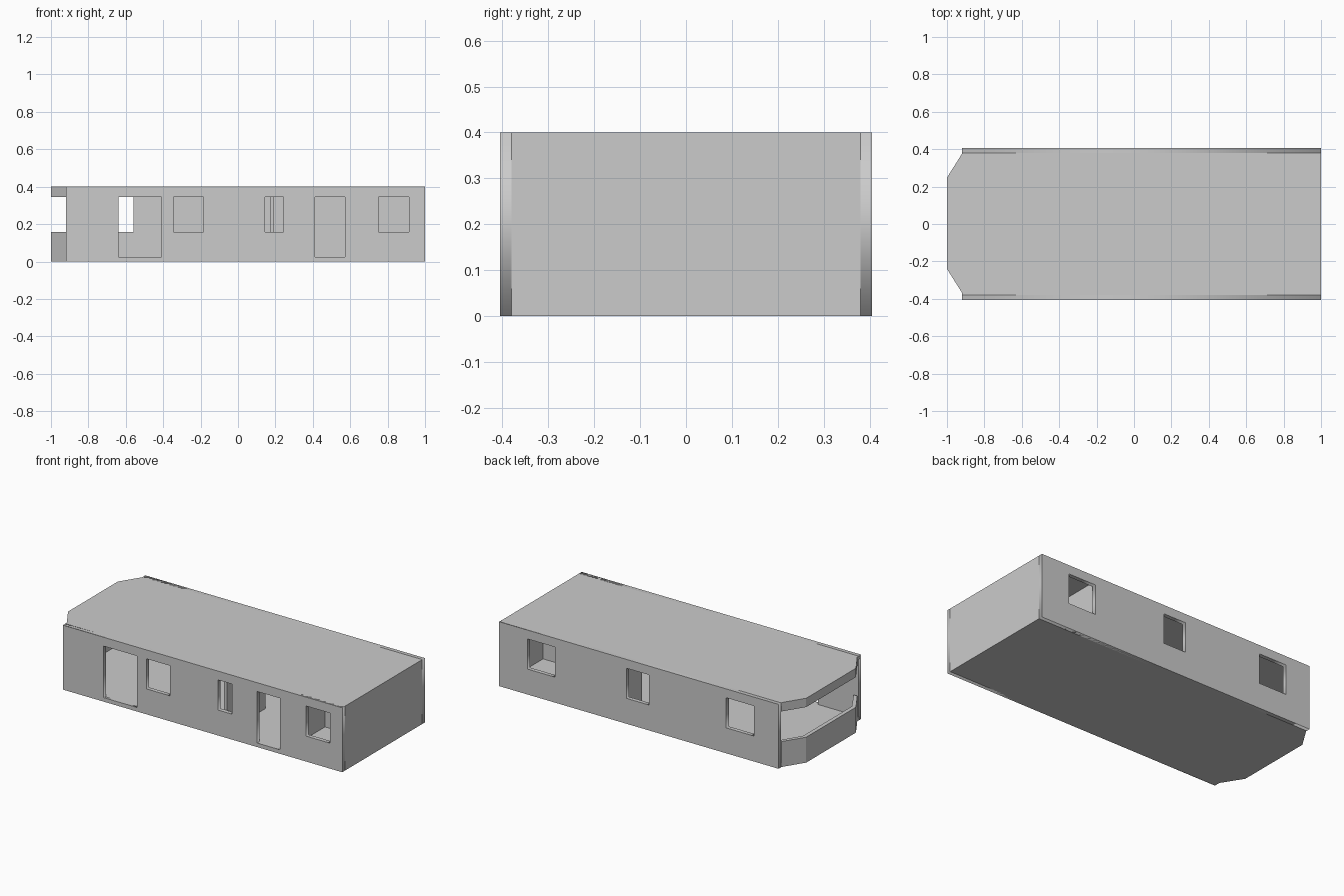
import bpy
import bmesh
from math import radians

if "Cube" in bpy.data.objects:
    bpy.data.objects.remove(bpy.data.objects["Cube"])

W, T, H = 0.405, 0.025, 0.4      # half width, wall thickness, height
FLOOR, SILL, HEAD = 0.025, 0.158, 0.345


def prism(name, outline, z0, z1):
    """Vertical prism from a plan outline."""
    bm = bmesh.new()
    face = bm.faces.new([bm.verts.new((x, y, z0)) for x, y in outline])
    top = bmesh.ops.extrude_face_region(bm, geom=[face])
    verts = [v for v in top["geom"] if isinstance(v, bmesh.types.BMVert)]
    bmesh.ops.translate(bm, vec=(0, 0, z1 - z0), verts=verts)
    bmesh.ops.recalc_face_normals(bm, faces=bm.faces[:])
    mesh = bpy.data.meshes.new(name)
    bm.to_mesh(mesh)
    bm.free()
    obj = bpy.data.objects.new(name, mesh)
    bpy.context.collection.objects.link(obj)
    return obj


def box(name, x0, x1, y0, y1, z0=FLOOR, z1=H - 0.02):
    return prism(name, [(x0, y0), (x1, y0), (x1, y1), (x0, y1)], z0, z1)


def long_wall(name, y, openings):
    """Filled flat profile with rectangular holes, extruded to wall thickness."""
    curve = bpy.data.curves.new(name, 'CURVE')
    curve.dimensions, curve.fill_mode, curve.extrude = '2D', 'BOTH', T / 2
    for x0, x1, z0, z1 in [(-0.92, 1, 0, H)] + openings:
        spline = curve.splines.new('POLY')
        spline.points.add(3)
        for p, (x, z) in zip(spline.points, [(x0, z0), (x1, z0), (x1, z1), (x0, z1)]):
            p.co = (x, z, 0, 1)
        spline.use_cyclic_u = True
    obj = bpy.data.objects.new(name, curve)
    bpy.context.collection.objects.link(obj)
    obj.location.y = y
    obj.rotation_euler.x = radians(90)
    bpy.ops.object.select_all(action='DESELECT')
    obj.select_set(True)
    bpy.context.view_layer.objects.active = obj
    bpy.ops.object.convert(target='MESH')


def window(x0, x1):
    return (x0, x1, SILL, HEAD)


def door(x0, x1):
    return (x0, x1, FLOOR, HEAD)


# long side walls with windows and doors
long_wall("front_wall", -W + T / 2, [door(-0.64, -0.41), window(-0.345, -0.185),
                                     window(0.145, 0.243), door(0.413, 0.573),
                                     window(0.75, 0.915)])
long_wall("back_wall", W - T / 2, [window(-0.75, -0.56), window(-0.03, 0.125),
                                   window(0.617, 0.807)])
box("end_wall", 1 - T, 1, -W + T, W - T, 0, H)

# floor and roof slabs follow the bay outline
bay = [(-0.92, 0.375), (-1, 0.248), (-1, -0.24), (-0.92, -0.367)]
plan = [(-0.92, -W + 0.002), (0.998, -W + 0.002), (0.998, W - 0.002), (-0.92, W - 0.002)] + bay
prism("floor", plan, 0, FLOOR)
prism("roof", plan, H - 0.02, H)

# bay walls: low apron and header around an open window band
inner = [(-0.895, -0.367), (-0.975, -0.235), (-0.975, 0.243), (-0.895, 0.375)]
prism("bay_apron", bay + inner, 0, SILL)
prism("bay_header", bay + inner, HEAD, H)

# interior partitions
box("hall_partition_front", 0.17, 0.19, -W + T, 0)
box("hall_partition_back", 0.17, 0.19, 0.19, W - T)
box("bedroom_partition", 0.585, 0.605, -W + T, W - T)
box("bedroom_divider", 0.605, 1 - T, -0.01, 0.01)
